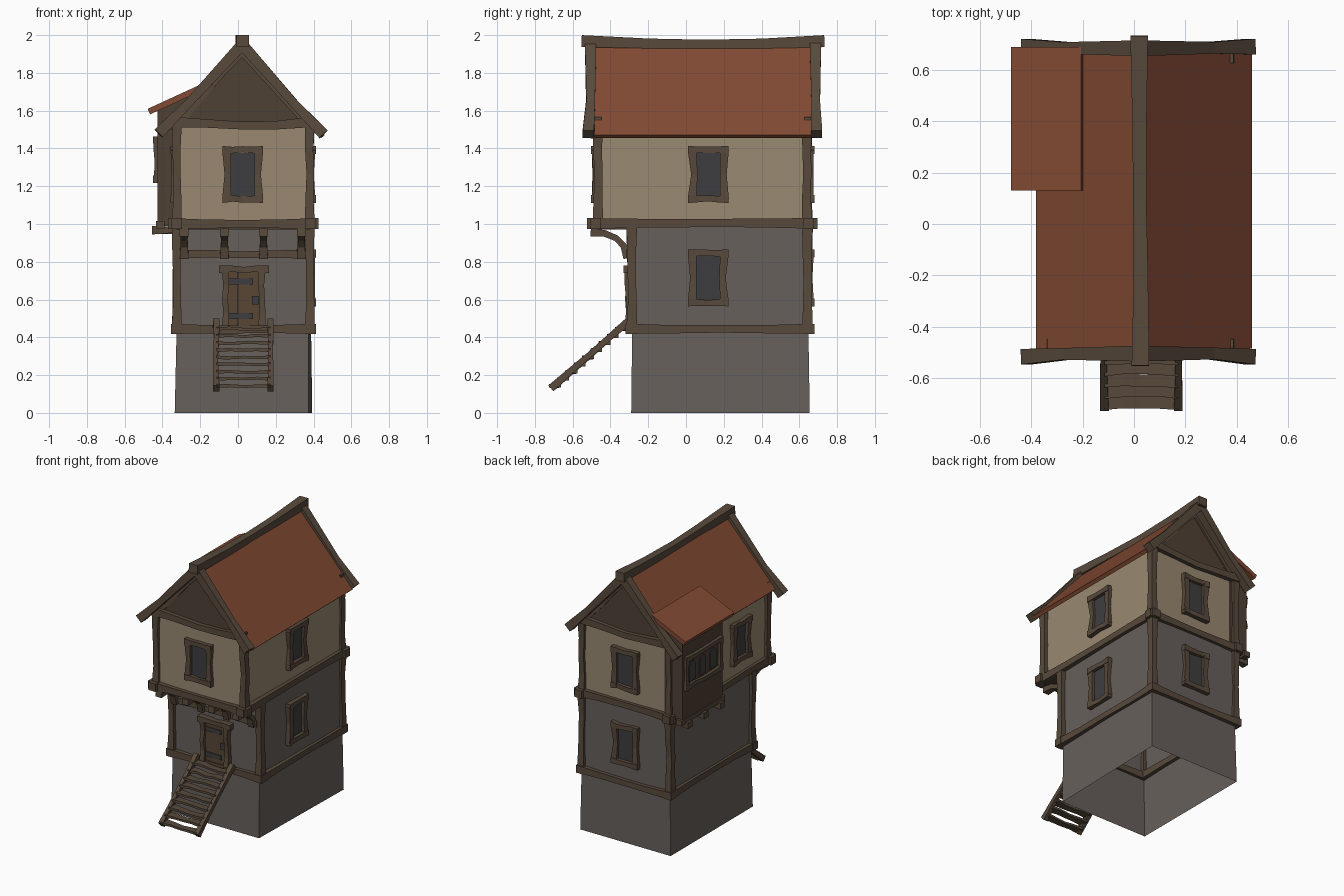
import bpy, bmesh, math, random
from mathutils import Vector as V

if "Cube" in bpy.data.objects:
    bpy.data.objects.remove(bpy.data.objects["Cube"])
random.seed(4)

def material(name, rgb):
    m = bpy.data.materials.new(name)
    m.diffuse_color = (*rgb, 1)
    m.use_nodes = True
    m.node_tree.nodes["Principled BSDF"].inputs["Base Color"].default_value = m.diffuse_color
    return m

WOOD = material("beam wood", (0.098, 0.068, 0.045))
DARK = material("dark planks", (0.078, 0.052, 0.035))
DOOR = material("door wood", (0.098, 0.062, 0.036))
STONE = material("grey stone", (0.135, 0.117, 0.106))
PLASTER = material("tan plaster", (0.32, 0.25, 0.165))
TILE = material("red roof", (0.225, 0.068, 0.033))
GLASS = material("dark glass and iron", (0.048, 0.048, 0.051))
X, Y, Z = V((1, 0, 0)), V((0, 1, 0)), V((0, 0, 1))

def loft(name, rings, mat, cap=True):
    """Skin a list of rings with equal point counts."""
    bm = bmesh.new()
    vs = [[bm.verts.new(p) for p in r] for r in rings]
    n = len(vs[0])
    for a, b in zip(vs, vs[1:]):
        for i in range(n):
            j = (i + 1) % n
            bm.faces.new((a[i], a[j], b[j], b[i]))
    if cap:
        bm.faces.new(vs[0][::-1])
        bm.faces.new(vs[-1])
    bmesh.ops.recalc_face_normals(bm, faces=bm.faces)
    me = bpy.data.meshes.new(name)
    bm.to_mesh(me)
    bm.free()
    me.materials.append(mat)
    ob = bpy.data.objects.new(name, me)
    bpy.context.collection.objects.link(ob)
    return ob

def beam(name, path, ref, w, h, mat=WOOD, flare=0.14, wob=0.004):
    """Hand-hewn beam: w along ref, h across it, thicker at its ends."""
    path = [V(p) for p in path]
    if len(path) == 2 and flare:
        path = [path[0].lerp(path[1], i / 4) for i in range(5)]
    rings, last = [], len(path) - 1
    for i, p in enumerate(path):
        d = (path[min(i + 1, last)] - path[max(i - 1, 0)]).normalized()
        a = (ref - d * ref.dot(d)).normalized()
        b = d.cross(a)
        s = 1 + flare * (8 * (i / last - 0.5) ** 2 - 1)
        if 0 < i < last:
            p = p + (a + b) * random.uniform(-wob, wob)
        rings.append([p + a * (w / 2 * s * u) + b * (h / 2 * s * v)
                      for u, v in ((-1, -1), (1, -1), (1, 1), (-1, 1))])
    return loft(name, rings, mat)

def box(name, lo, hi, mat):
    (a, b, c), (d, e, f) = lo, hi
    return loft(name, [[(a, b, z), (d, b, z), (d, e, z), (a, e, z)] for z in (c, f)], mat)

def walls(name, z0, z1, bottom, top, mat):
    """Open four-sided wall; bottom/top are x0, x1 front, x1 back, y0, y1."""
    loft(name, [[(x0, y0, z), (x1, y0, z), (xb, y1, z), (x0, y1, z)]
                for z, (x0, x1, xb, y0, y1) in ((z0, bottom), (z1, top))], mat, False)

def belt(name, x0, x1, y0, y1, z, over, h):
    """Four horizontal beams around a storey."""
    for y in (y0, y1):
        beam(name, [(x0 - over, y, z), (x1 + over, y, z)], Z, h, 0.05)
    for x in (x0, x1):
        beam(name, [(x, y0 - over, z), (x, y1 + over, z)], Z, h, 0.05)

def window(name, c, u, n):
    """Framed pane on a wall: u runs sideways, n points outward."""
    c = V(c)
    f = c + n * 0.008
    for s in (-1, 1):
        beam(name + "_jamb", [f + u * s * 0.086 - Z * 0.13, f + u * s * 0.077,
                              f + u * s * 0.086 + Z * 0.13], u, 0.04, 0.036)
        beam(name + "_rail", [f - u * 0.107 + Z * s * 0.13, f + u * 0.107 + Z * s * 0.13],
             Z, 0.037, 0.044)
    ring = [u * a * 0.068 + Z * b * 0.115 for a, b in ((-1, -1), (1, -1), (1, 1), (-1, 1))]
    loft(name + "_pane", [[c + p + n * k for p in ring] for k in (-0.002, 0.006)], GLASS)

# Storey walls, slightly wider at the back
low = (-0.325, 0.372, 0.387, -0.285, 0.648)
up = (-0.325, 0.372, 0.387, -0.47, 0.645)
walls("foundation", 0, 0.44, (-0.335, 0.372, 0.393, -0.29, 0.655), low, STONE)
walls("ground_wall", 0.44, 1.0, low, low, STONE)
walls("upper_wall", 1.0, 1.53, up, up, PLASTER)
box("overhang_floor", (-0.33, -0.47, 0.97), (0.38, -0.28, 0.99), DARK)

# Timber frame
belt("base_beam", -0.325, 0.382, -0.29, 0.65, 0.445, 0.03, 0.047)
belt("storey_beam", -0.325, 0.382, -0.478, 0.65, 1.003, 0.045, 0.05)
beam("front_cross_beam", [(-0.32, -0.295, 0.84), (0.37, -0.295, 0.84)], Z, 0.042, 0.04)
for x in (-0.324, 0.38):
    for y0, z0, z1 in ((-0.287, 0.45, 0.99), (0.643, 0.45, 0.99),
                       (-0.465, 1.0, 1.53), (0.641, 1.0, 1.53)):
        beam("corner_post", [(x, y0, z0), (x, y0, z1)], X, 0.046, 0.05)
for x in (-0.285, -0.072, 0.135, 0.335):
    beam("curved_bracket", [(x, -0.505, 0.955), (x, -0.43, 0.95), (x, -0.37, 0.925),
                            (x, -0.33, 0.885), (x, -0.31, 0.82)], X, 0.042, 0.038, wob=0)

# Gables with tie beams
for y, t in ((-0.465, 0.02), (0.645, -0.02)):
    loft("gable", [[(-0.36, k, 1.5), (0.41, k, 1.5), (0.022, k, 1.925)] for k in (y, y + t)], DARK)
    yb = y - t * 0.4
    beam("gable_tie_beam", [(-0.34, yb, 1.54), (-0.17, yb, 1.532), (0.02, yb, 1.518),
                            (0.2, yb, 1.526), (0.39, yb, 1.54)], Z, 0.048, 0.045)

# Roof slopes, barge boards and sagging ridge
for x, z in ((0.45, 1.463), (-0.372, 1.51)):
    beam("roof_slope", [(0.022, 0.09, 1.94), (x, 0.09, z)], Y, 1.15, 0.026, TILE, 0, 0)
for y, tip in ((-0.505, -0.012), (0.685, 0.006)):
    for x, z in ((0.453, 1.475), (-0.42, 1.48)):
        m = 0.64
        beam("barge_board", [(0.022, y, 1.95), (0.022 + (x - 0.022) * m, y, 1.945 + (z - 1.945) * m - 0.008),
                             (x, y + tip, z)], Y, 0.053, 0.052, wob=0.002)
    yg = y + (0.045 if y < 0 else -0.045)
    for x, z in ((0.39, 1.5), (-0.345, 1.5)):
        beam("inner_rafter", [(0.022, yg, 1.905), (x, yg, z)], Y, 0.03, 0.03)
beam("ridge_beam", [(0.025, -0.553, 1.968), (0.025, -0.2, 1.954), (0.022, 0.1, 1.951),
                    (0.02, 0.4, 1.954), (0.02, 0.733, 1.968)], Z, 0.056, 0.06, wob=0.002)

# Side bay with lean-to roof, sill and joists
box("bay", (-0.425, 0.185, 0.99), (-0.28, 0.65, 1.6), DARK)
for y in (0.185, 0.65):
    loft("bay_cheek", [[(-0.425, k, 1.59), (-0.22, k, 1.59), (-0.22, k, 1.7), (-0.425, k, 1.61)]
                       for k in (y - 0.001, y + 0.001)], DARK)
beam("bay_roof", [(-0.472, 0.41, 1.595), (-0.2, 0.41, 1.72)], Y, 0.56, 0.032, TILE, 0, 0)
beam("bay_sill", [(-0.412, 0.17, 0.995), (-0.412, 0.67, 0.995)], Z, 0.035, 0.04)
for y in (0.23, 0.415, 0.6):
    beam("bay_joist", [(-0.455, y, 0.968), (-0.31, y, 0.968)], Z, 0.04, 0.045)
for z in (1.235, 1.445):
    beam("bay_window_rail", [(-0.432, 0.21, z), (-0.432, 0.63, z)], Z, 0.032, 0.03)
for y in (0.225, 0.615):
    beam("bay_window_jamb", [(-0.432, y, 1.23), (-0.432, y, 1.45)], Y, 0.032, 0.03)
for y in (0.3, 0.42, 0.54):
    arch = [(-0.035, -0.075), (0.035, -0.075)] + [
        (0.035 * math.cos(a * math.pi / 6), 0.035 + 0.035 * math.sin(a * math.pi / 6)) for a in range(7)]
    loft("bay_arched_pane", [[(x, y + a, 1.335 + b) for a, b in arch] for x in (-0.424, -0.431)], GLASS)

# Windows on each side
window("front_window", (0.025, -0.47, 1.262), X, -Y)
for z in (0.715, 1.262):
    window("right_window", (0.381, 0.118, z), Y, X)
    window("back_window", (0.025, 0.648, z), X, Y)
window("left_window", (-0.325, -0.15, 1.262), Y, -X)

# Door with frame, iron hinges and lock
for i in range(3):
    x = -0.055 + i * 0.057
    box("door_plank", (x, -0.3 - 0.003 * (i % 2), 0.46), (x + 0.056, -0.28, 0.745), DOOR)
for x in (-0.066, 0.126):
    beam("door_jamb", [(x, -0.3, 0.46), (x, -0.3, 0.75)], X, 0.034, 0.045)
beam("door_lintel", [(-0.1, -0.302, 0.76), (0.165, -0.302, 0.76)], Z, 0.036, 0.05)
for z in (0.695, 0.512):
    box("hinge", (-0.05, -0.309, z - 0.016), (0.08, -0.302, z + 0.016), GLASS)
box("lock", (0.073, -0.309, 0.575), (0.11, -0.3, 0.62), GLASS)

# Stairs
top, foot = V((0, -0.305, 0.485)), V((0, -0.715, 0.13))
for x in (-0.115, 0.172):
    beam("stair_stringer", [top + X * x, foot + X * x], X, 0.03, 0.036)
for i in range(9):
    c = top.lerp(foot, (i + 0.9) / 9.4) - Z * 0.006
    beam("stair_tread", [c - X * 0.115, c + X * 0.172], Y, 0.055, 0.017)
